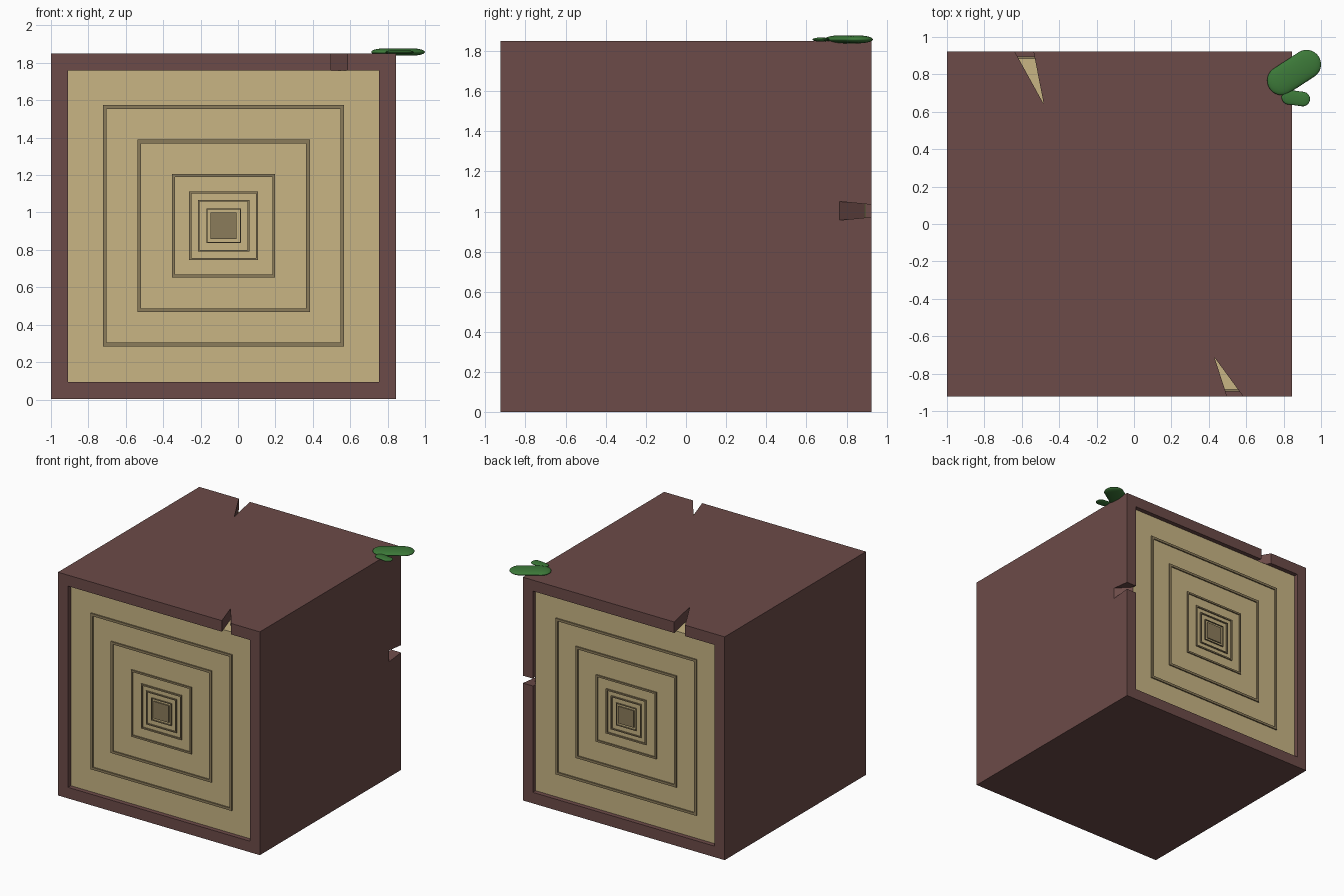
import bpy, bmesh, math
from mathutils import Matrix, Vector

if "Cube" in bpy.data.objects:
    bpy.data.objects.remove(bpy.data.objects["Cube"])


def material(name, rgb):
    m = bpy.data.materials.new(name)
    m.diffuse_color = (*rgb, 1)
    m.use_nodes = True
    m.node_tree.nodes["Principled BSDF"].inputs["Base Color"].default_value = m.diffuse_color
    return m


BARK = material("bark", (0.15, 0.07, 0.065))
WOOD = material("wood", (0.58, 0.46, 0.23))
RING = material("ring", (0.26, 0.20, 0.105))
LEAF = material("leaf", (0.045, 0.19, 0.04))


def finish(bm, name, mat=None):
    bmesh.ops.recalc_face_normals(bm, faces=bm.faces)
    me = bpy.data.meshes.new(name)
    bm.to_mesh(me)
    bm.free()
    ob = bpy.data.objects.new(name, me)
    bpy.context.collection.objects.link(ob)
    if mat:
        me.materials.append(mat)
    return ob


def add_box(bm, x0, x1, y0, y1, z0, z1):
    center = Vector((x0 + x1, y0 + y1, z0 + z1)) / 2
    size = Matrix.Diagonal((x1 - x0, y1 - y0, z1 - z0, 1))
    bmesh.ops.create_cube(bm, size=1, matrix=Matrix.Translation(center) @ size)


def add_frame(bm, cx, cz, half, width, y0, y1):
    """Square frame in the xz plane, extruded along y."""
    corners = [(-1, -1), (1, -1), (1, 1), (-1, 1)]
    loops = [[bm.verts.new((cx + sx * h, y, cz + sz * h)) for sx, sz in corners]
             for h, y in ((half, y0), (half, y1), (half - width, y1), (half - width, y0))]
    for i in range(4):
        a, b = loops[i], loops[(i + 1) % 4]
        for j in range(4):
            k = (j + 1) % 4
            bm.faces.new((a[j], a[k], b[k], b[j]))


def wedge(name, plan, heights):
    """Triangular cutter: plan points with a bottom and top height each."""
    bm = bmesh.new()
    lo = [bm.verts.new((x, y, h[0])) for (x, y), h in zip(plan, heights)]
    hi = [bm.verts.new((x, y, h[1])) for (x, y), h in zip(plan, heights)]
    bm.faces.new(lo)
    bm.faces.new(hi)
    for i in range(3):
        j = (i + 1) % 3
        bm.faces.new((lo[i], lo[j], hi[j], hi[i]))
    return finish(bm, name)


CX, CZ = -0.077, 0.926

# Bark shell
bm = bmesh.new()
add_frame(bm, CX, CZ, 0.923, 0.091, -0.923, 0.923)
bark = finish(bm, "bark_shell", BARK)

# Splits in the bark: top front, top back, right back edge
through = [(1.70, 1.95)] * 3
cutters = [
    wedge("front_split_cutter", [(0.502, -0.935), (0.593, -0.935), (0.43, -0.713)], through),
    wedge("back_split_cutter", [(-0.645, 0.935), (-0.54, 0.935), (-0.482, 0.64)], through),
    wedge("side_split_cutter", [(0.90, 0.69), (0.711, 0.95), (0.90, 0.95)],
          [(0.95, 1.058), (0.976, 1.032), (0.976, 1.032)]),
]
bpy.context.view_layer.objects.active = bark
for c in cutters:
    c.hide_render = True
    mod = bark.modifiers.new("split", 'BOOLEAN')
    mod.operation = 'DIFFERENCE'
    mod.solver = 'EXACT'
    mod.object = c
    bpy.ops.object.modifier_apply(modifier=mod.name)
    bpy.data.objects.remove(c)

# Wood core
FACE = 0.886
bm = bmesh.new()
add_box(bm, CX - 0.832, CX + 0.832, -FACE, FACE, CZ - 0.832, CZ + 0.832)
finish(bm, "wood_core", WOOD)

# Growth rings and pith, raised slightly on both ends
bm = bmesh.new()
for side in (-1, 1):
    y0, y1 = side * (FACE - 0.005), side * (FACE + 0.01)
    for half, width in ((0.645, 0.02), (0.461, 0.02), (0.276, 0.015),
                        (0.184, 0.012), (0.138, 0.009), (0.092, 0.005)):
        add_frame(bm, CX, CZ + 0.003, half, width, y0, y1)
    add_box(bm, CX - 0.07, CX + 0.07, min(y0, y1), max(y0, y1), CZ - 0.067, CZ + 0.073)
finish(bm, "growth_rings", RING)


# Leaves: flattened capsules
def leaf(name, a, b, radius, z, half_thick):
    a, b = Vector((*a, z)), Vector((*b, z))
    d = b - a
    bm = bmesh.new()
    bmesh.ops.create_uvsphere(bm, u_segments=24, v_segments=15, radius=radius,
                              matrix=Matrix.Rotation(math.pi / 2, 4, 'Y'))
    for v in bm.verts:
        v.co.z *= half_thick / radius
        v.co.x += math.copysign(d.length / 2, v.co.x)
    spin = Matrix.Rotation(math.atan2(d.y, d.x), 4, 'Z')
    bm.transform(Matrix.Translation((a + b) / 2) @ spin)
    for f in bm.faces:
        f.smooth = True
    finish(bm, name, LEAF)


leaf("large_leaf", (0.79, 0.767), (0.922, 0.853), 0.078, 1.858, 0.02)
leaf("small_leaf", (0.828, 0.678), (0.902, 0.668), 0.039, 1.857, 0.01)
